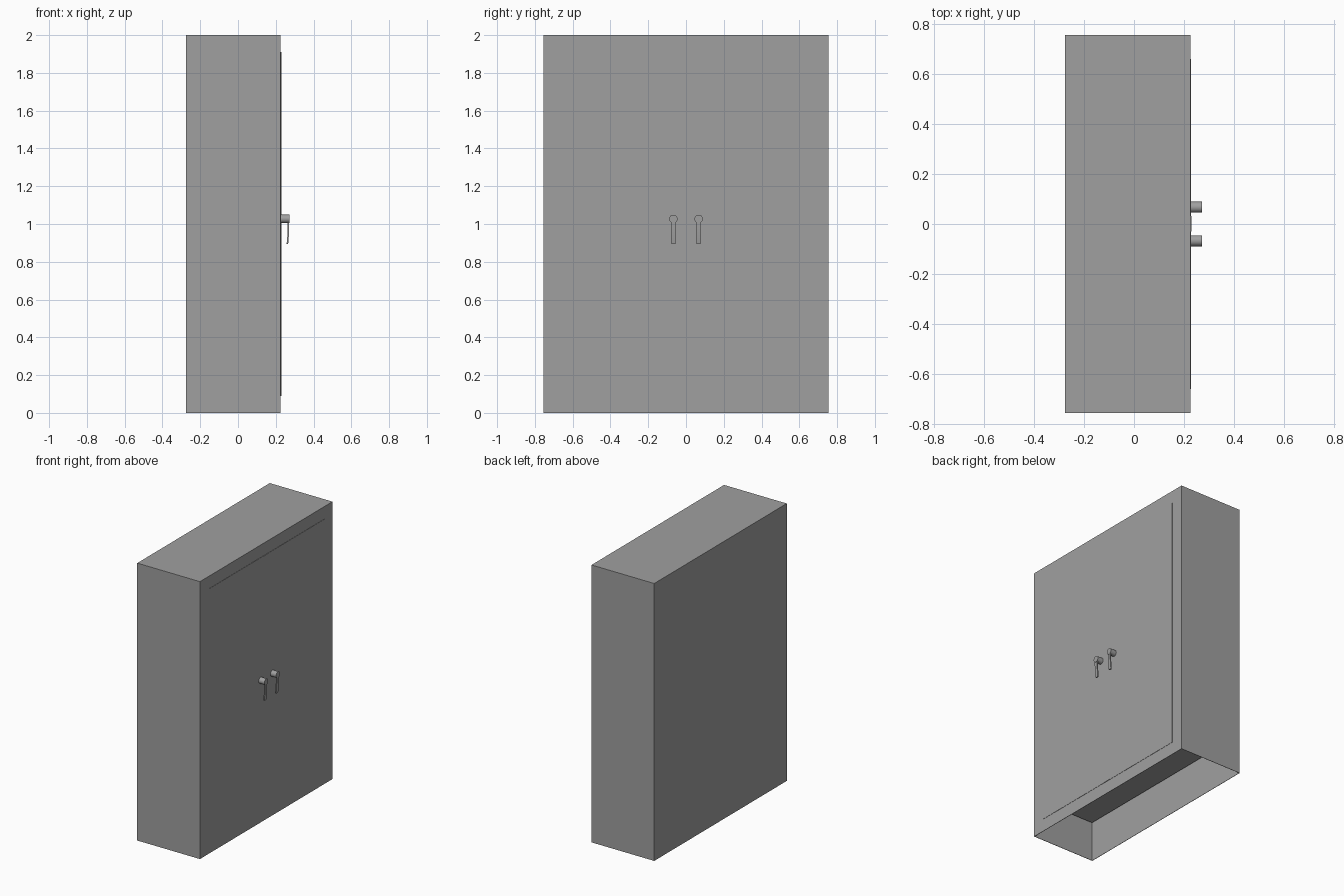
import bpy
import bmesh
from mathutils import Matrix, Vector

if "Cube" in bpy.data.objects:
    bpy.data.objects.remove(bpy.data.objects["Cube"], do_unlink=True)

grey = bpy.data.materials.new("cabinet_grey")
grey.use_nodes = True
grey.diffuse_color = (0.35, 0.35, 0.35, 1)
grey.node_tree.nodes["Principled BSDF"].inputs["Base Color"].default_value = (0.35, 0.35, 0.35, 1)


def make_object(name, bm):
    mesh = bpy.data.meshes.new(name)
    bmesh.ops.recalc_face_normals(bm, faces=bm.faces)
    bm.to_mesh(mesh)
    bm.free()
    mesh.materials.append(grey)
    obj = bpy.data.objects.new(name, mesh)
    bpy.context.collection.objects.link(obj)
    return obj


def box_mesh(low, high):
    bm = bmesh.new()
    low, high = Vector(low), Vector(high)
    place = Matrix.Translation((low + high) / 2) @ Matrix.Diagonal((*(high - low), 1))
    bmesh.ops.create_cube(bm, size=1, matrix=place)
    return bm


BACK, FRONT, HALF = -0.275, 0.225, 0.755

# Sheet metal shell, open underneath
bm = box_mesh((BACK, -HALF, 0), (FRONT, HALF, 2))
bmesh.ops.delete(bm, geom=[f for f in bm.faces if f.normal.z < -0.5], context="FACES")
shell = make_object("cabinet_shell", bm)
sheet = shell.modifiers.new("sheet", "SOLIDIFY")
sheet.thickness = 0.004
sheet.offset = -1

# Raised floor, with a narrow gap to the walls
make_object("cabinet_floor", box_mesh((BACK + 0.012, -HALF + 0.012, 0.28),
                                      (FRONT - 0.012, HALF - 0.012, 0.29)))

# Door panel, barely proud of the shell, and the strip over the door joint
make_object("door_panel", box_mesh((FRONT - 0.002, -0.66, 0.09), (FRONT + 0.002, 0.66, 1.91)))
make_object("door_joint_strip", box_mesh((FRONT, -0.03, 0.09), (FRONT + 0.004, 0.031, 1.91)))


def knob(name, y):
    bm = bmesh.new()
    place = Matrix.Translation((0.2485, y, 1.027)) @ Matrix.Rotation(1.5708, 4, "Y")
    bmesh.ops.create_cone(bm, cap_ends=True, segments=32, radius1=0.022, radius2=0.022,
                          depth=0.047, matrix=place)
    return make_object(name, bm)


# Lever side profile: centre x, z, and half width along y
LEVER = [(0.267, 1.03, 0.012), (0.267, 0.98, 0.012), (0.266, 0.95, 0.012),
         (0.264, 0.92, 0.0125), (0.262, 0.90, 0.0125), (0.261, 0.893, 0.009)]


def lever(name, y):
    bm = bmesh.new()
    rings = []
    for x, z, w in LEVER:
        corners = ((-0.004, -w), (0.004, -w), (0.004, w), (-0.004, w))
        rings.append([bm.verts.new((x + dx, y + dy, z)) for dx, dy in corners])
    for a, b in zip(rings, rings[1:]):
        for i in range(4):
            j = (i + 1) % 4
            bm.faces.new((a[i], a[j], b[j], b[i]))
    bm.faces.new(rings[0])
    bm.faces.new(rings[-1])
    return make_object(name, bm)


# One handle for each door
for side, y in (("left", 0.067), ("right", -0.067)):
    for part in (knob(side + "_handle_knob", y), lever(side + "_handle_lever", y)):
        bpy.ops.object.select_all(action="DESELECT")
        part.select_set(True)
        bpy.context.view_layer.objects.active = part
        bpy.ops.object.shade_smooth_by_angle()
